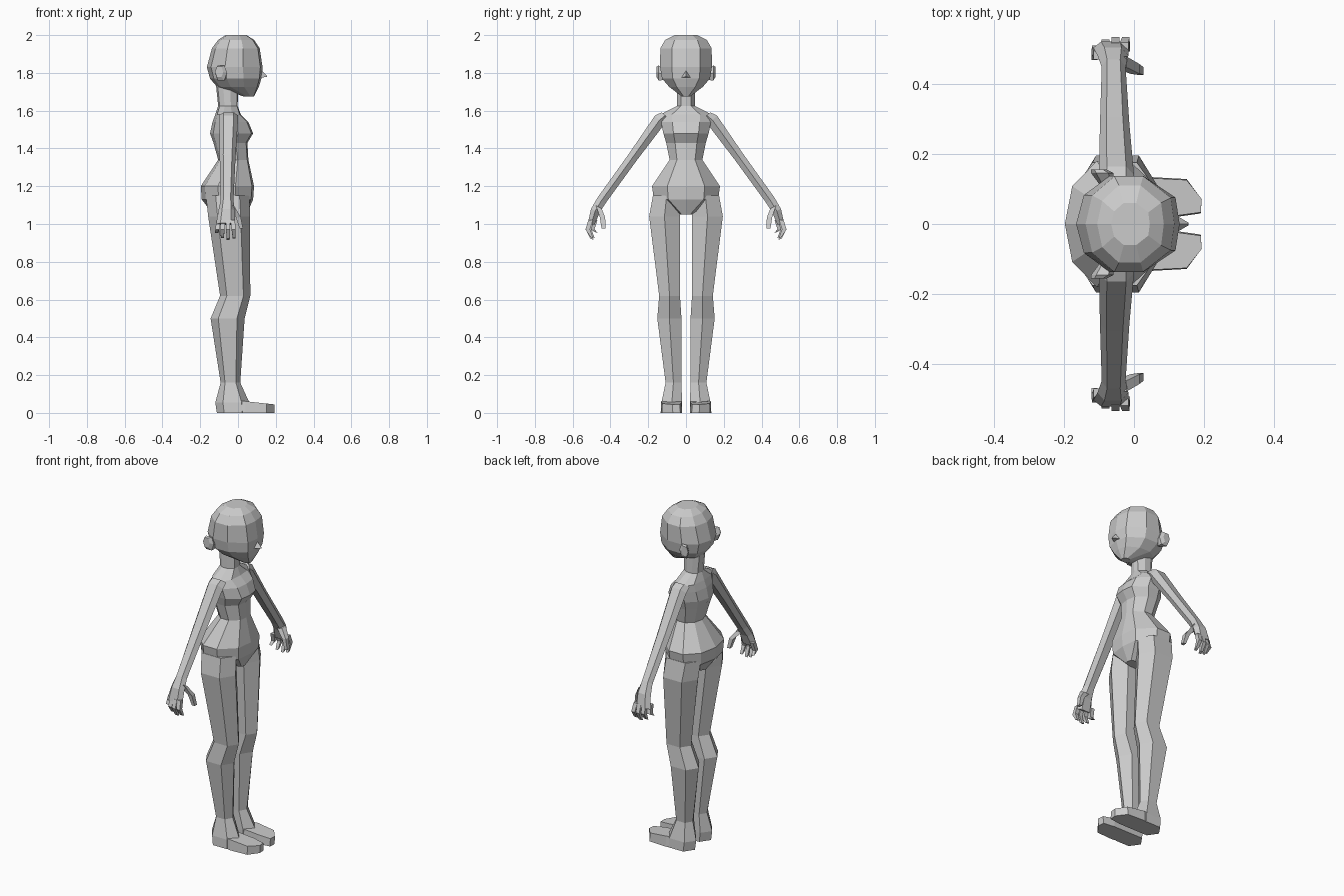
import bpy, bmesh
from math import cos, sin, radians
from mathutils import Vector

# unit cross-sections: u runs along x, v across it
BODY = [(1, 0), (.92, .55), (.3, 1), (-.35, 1), (-.85, .6), (-1, 0),
        (-.85, -.6), (-.35, -1), (.3, -1), (.92, -.55)]
HEX = [(1, 0), (.55, 1), (-.55, 1), (-1, 0), (-.55, -1), (.55, -1)]
QUAD = [(1, 1), (-1, 1), (-1, -1), (1, -1)]


def build(name, loops, mirrored=False):
    """Bridge a list of point loops, cap both ends, optionally mirror across y."""
    bm = bmesh.new()
    for side in ((1, -1) if mirrored else (1,)):
        rows = [[bm.verts.new((p[0], p[1] * side, p[2])) for p in lp] for lp in loops]
        n = len(rows[0])
        for a, b in zip(rows, rows[1:]):
            for i in range(n):
                j = (i + 1) % n
                bm.faces.new((a[i], a[j], b[j], b[i]))
        bm.faces.new(rows[0])
        bm.faces.new(rows[-1])
    bmesh.ops.recalc_face_normals(bm, faces=bm.faces)
    me = bpy.data.meshes.new(name)
    bm.to_mesh(me)
    bm.free()
    ob = bpy.data.objects.new(name, me)
    bpy.context.collection.objects.link(ob)
    return ob


def ring(shape, x, y, z, a, b, ang=0):
    """Section at a centre, half sizes a (x) and b (in the yz plane at ang)."""
    c, s = cos(radians(ang)), sin(radians(ang))
    return [Vector((x + u * a, y + v * b * c, z + v * b * s)) for u, v in shape]


def level(shape, z, xf, xb, y0, y1):
    """Horizontal section from its front, back and side limits."""
    return ring(shape, (xf + xb) / 2, (y0 + y1) / 2, z, (xf - xb) / 2, (y1 - y0) / 2)


# torso with neck: z, front x, back x, half width
torso = [(1.05, .045, -.13, .04), (1.13, .08, -.192, .17), (1.2, .085, -.197, .18),
         (1.34, .055, -.105, .087), (1.43, .05, -.13, .105), (1.48, .08, -.148, .12),
         (1.54, .055, -.135, .132), (1.58, .015, -.12, .135), (1.625, -.002, -.105, .048),
         (1.75, .002, -.118, .045)]
build("torso", [level(BODY, z, f, b, -w, w) for z, f, b, w in torso])

# head
head = [(1.675, .085, .03, .022), (1.725, .11, -.11, .088), (1.77, .124, -.148, .127),
        (1.83, .13, -.165, .137), (1.93, .115, -.138, .136), (1.975, .085, -.105, .11),
        (2.0, .045, -.065, .06)]
build("head", [level(BODY, z, f, b, -w, w) for z, f, b, w in head])

# nose wedge
build("nose", [[(.11, -.03, 1.775), (.11, .03, 1.775), (.12, 0, 1.82)],
               [(.155, -.004, 1.778), (.155, .004, 1.778), (.153, 0, 1.786)]])

# ears
build("ears", [ring(HEX, -.08, .115, 1.79, .02, .028, 90),
               ring(HEX, -.09, .145, 1.8, .032, .04, 90),
               ring(HEX, -.1, .155, 1.805, .022, .028, 90)], True)

# legs down to the heel: z, front x, back x, inner y, outer y
legs = [(1.15, .06, -.17, .03, .175), (1.04, .064, -.158, .033, .195),
        (.62, .065, -.095, .032, .142), (.5, .035, -.145, .024, .152),
        (.16, .012, -.092, .025, .108), (.055, .06, -.12, .02, .13), (0, .06, -.112, .02, .132)]
build("legs", [level(HEX, *s) for s in legs], True)

# front of the feet: pointed outline with a sloping top
sole = [(-.04, .02), (.12, .02), (.19, .03), (.193, .07), (.15, .128), (.04, .134), (-.04, .115)]
build("feet", [[(x, y, 0) for x, y in sole],
               [(x, y * .94 + .005, .066 - .11 * max(x, 0)) for x, y in sole]], True)

# arms with palms: x, y, z, half depth, half thickness, section angle
arms = [(-.05, .11, 1.575, .05, .025, 40), (-.05, .14, 1.55, .05, .034, 45),
        (-.055, .283, 1.352, .042, .027, 35), (-.058, .447, 1.125, .034, .026, 33),
        (-.06, .48, 1.07, .044, .025, 22), (-.066, .502, 1.0, .05, .018, 15)]
build("arms", [ring(HEX, *s) for s in arms], True)

# four fingers per hand: base x, tip x, y shift, tip z
fingers = [(-.103, -.113, -.022, .955), (-.079, -.083, -.005, .93),
           (-.053, -.052, .002, .92), (-.028, -.02, .002, .928)]
for i, (x0, x1, dy, zt) in enumerate(fingers):
    xm = x0 * .4 + x1 * .6
    build(f"finger_{i + 1}", [ring(QUAD, x0, .503 + dy, 1.02, .012, .012),
                              ring(QUAD, xm, .518 + dy, .972, .011, .012),
                              ring(QUAD, x1, .497 + dy, zt, .008, .009, 25)], True)

# thumbs
build("thumbs", [ring(QUAD, -.04, .462, 1.09, .018, .018, 30),
                 ring(QUAD, .002, .442, 1.035, .013, .014),
                 ring(QUAD, .018, .436, .975, .009, .011)], True)
